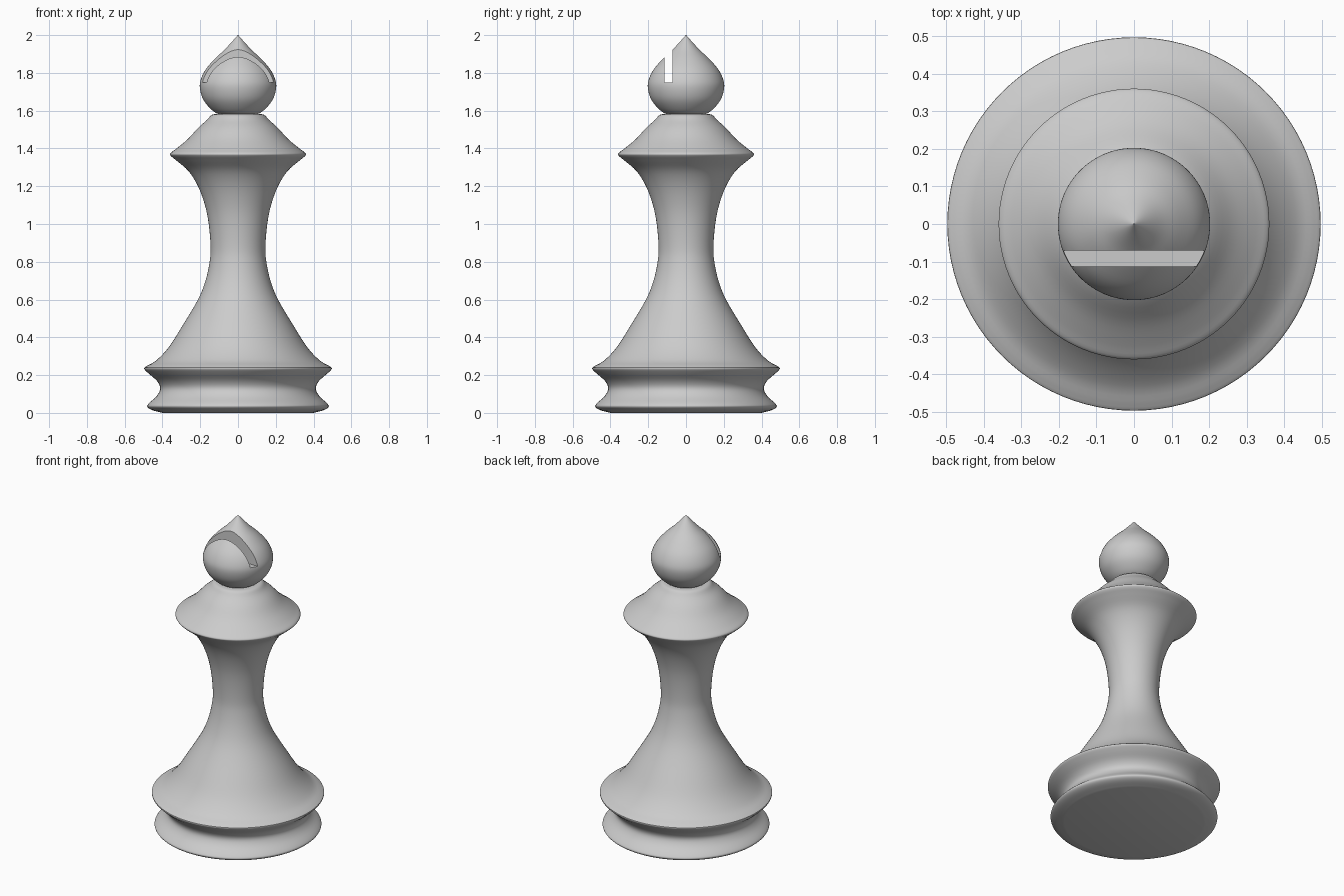
import bpy, math
from mathutils import Vector

if "Cube" in bpy.data.objects:
    bpy.data.objects.remove(bpy.data.objects["Cube"])

SIDES = 96


def smooth_curve(pts, steps=4):
    """Catmull-Rom interpolation through (radius, z) points."""
    p = [Vector(q) for q in pts]
    p = [2 * p[0] - p[1]] + p + [2 * p[-1] - p[-2]]
    out = []
    for a, b, c, d in zip(p, p[1:], p[2:], p[3:]):
        for i in range(steps):
            t = i / steps
            out.append(0.5 * (2 * b + (c - a) * t + (2 * a - 5 * b + 4 * c - d) * t * t
                              + (3 * b - a - 3 * c + d) * t ** 3))
    return out + [p[-2]]


def lathe(name, profile):
    """Revolve an open profile around z, closing both ends with a pole."""
    verts, faces = [], []
    for r, z in profile:
        for s in range(SIDES):
            a = 2 * math.pi * s / SIDES
            verts.append((r * math.cos(a), r * math.sin(a), z))
    n = len(profile)
    for i in range(n - 1):
        for s in range(SIDES):
            t = (s + 1) % SIDES
            faces.append((i * SIDES + s, i * SIDES + t, (i + 1) * SIDES + t, (i + 1) * SIDES + s))
    faces.append(tuple(reversed(range(SIDES))))
    faces.append(tuple(range((n - 1) * SIDES, n * SIDES)))
    mesh = bpy.data.meshes.new(name)
    mesh.from_pydata(verts, [], faces)
    obj = bpy.data.objects.new(name, mesh)
    bpy.context.collection.objects.link(obj)
    return obj


def shade(obj, angle=35):
    bpy.ops.object.select_all(action='DESELECT')
    obj.select_set(True)
    bpy.context.view_layer.objects.active = obj
    bpy.ops.object.shade_smooth_by_angle(angle=math.radians(angle))


# Base, stem and collar as one turned body
foot = [(0.40, 0.0), (0.455, 0.015), (0.48, 0.032), (0.472, 0.05), (0.43, 0.09),
        (0.412, 0.13), (0.43, 0.17), (0.475, 0.21), (0.497, 0.235), (0.48, 0.25),
        (0.43, 0.28), (0.365, 0.35), (0.295, 0.46), (0.212, 0.60), (0.172, 0.70),
        (0.15, 0.80), (0.145, 0.88), (0.155, 1.0), (0.175, 1.10), (0.212, 1.20),
        (0.262, 1.28), (0.325, 1.335), (0.355, 1.36), (0.358, 1.375), (0.325, 1.40),
        (0.265, 1.45), (0.21, 1.51), (0.165, 1.55), (0.14, 1.577), (0.11, 1.583)]
body = lathe("body", smooth_curve(foot))
shade(body)

# Pointed head
head = lathe("head", smooth_curve([
    (0.06, 1.57), (0.115, 1.587), (0.155, 1.62), (0.187, 1.665), (0.202, 1.72),
    (0.197, 1.765), (0.170, 1.82), (0.122, 1.875), (0.074, 1.92),
    (0.032, 1.965), (0.001, 2.0)]))

# Slot cut straight down into the front of the head
bpy.ops.mesh.primitive_cube_add(size=1, location=(0, -0.092, 1.95))
cutter = bpy.context.object
cutter.name = "slot_cutter"
cutter.scale = (1, 0.042, 0.4)
cutter.hide_render = True
mod = head.modifiers.new("slot", 'BOOLEAN')
mod.operation = 'DIFFERENCE'
mod.solver = 'EXACT'
mod.object = cutter
bpy.ops.object.select_all(action='DESELECT')
head.select_set(True)
bpy.context.view_layer.objects.active = head
bpy.ops.object.modifier_apply(modifier="slot")
bpy.data.objects.remove(cutter)
shade(head)
